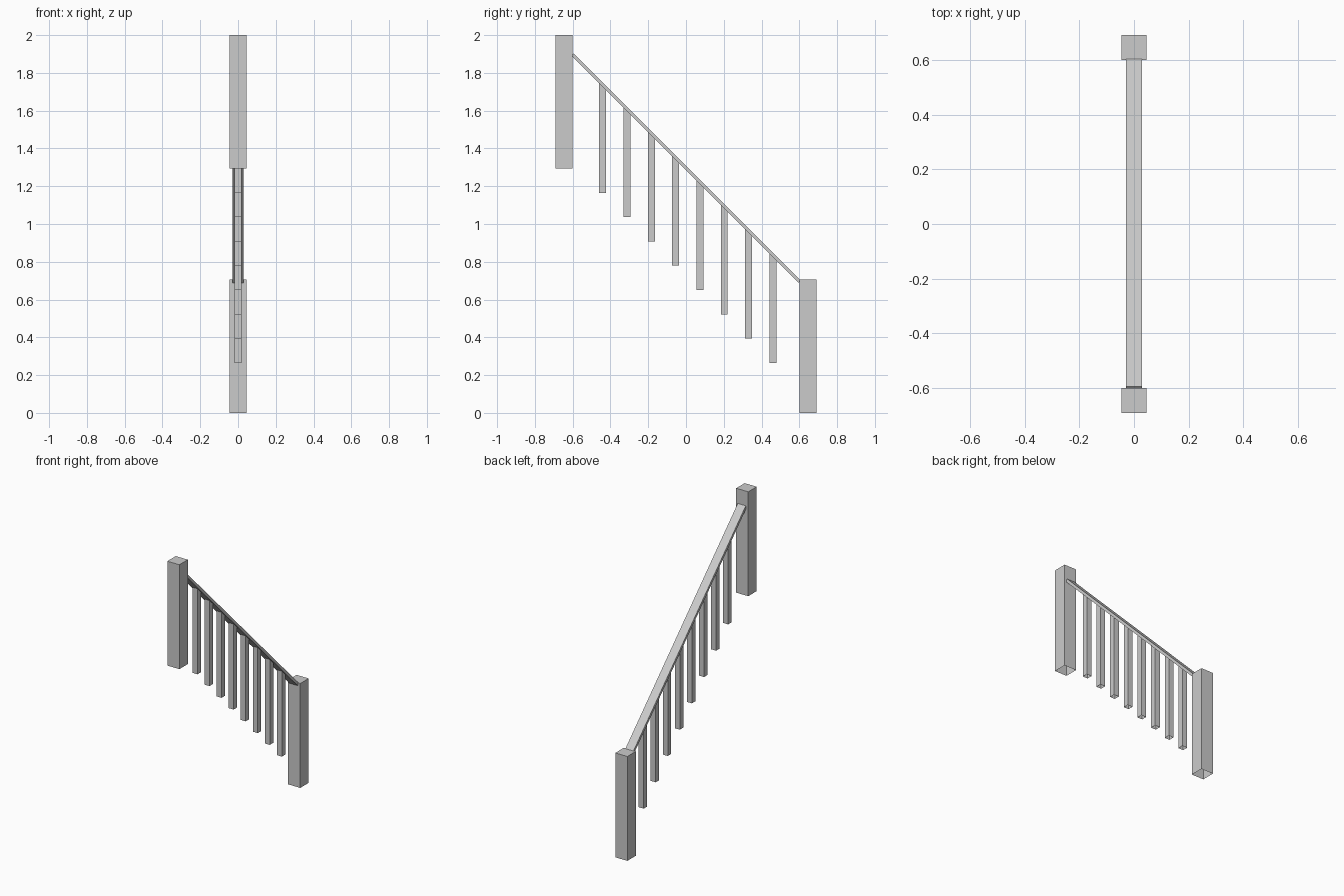
import bpy
import bmesh
from math import radians
from mathutils import Matrix

cube = bpy.data.objects.get("Cube")
if cube:
    bpy.data.objects.remove(cube, do_unlink=True)

grey = bpy.data.materials.new("plain grey")
grey.use_nodes = True
colour = (0.6, 0.6, 0.6, 1)
grey.diffuse_color = colour
grey.node_tree.nodes["Principled BSDF"].inputs["Base Color"].default_value = colour

RAIL_MID = 1.296       # height of the rail's centre line at y = 0
RAIL_THICK = 0.018


def box(name, size, centre, tilt=0.0, open_bottom=False, slope_top=None):
    """Box, optionally tilted about x, open below or cut to a sloping top."""
    bm = bmesh.new()
    bmesh.ops.create_cube(bm, size=1)
    if open_bottom:
        low = [f for f in bm.faces if f.normal.z < -0.9]
        bmesh.ops.delete(bm, geom=low, context='FACES_ONLY')
    place = (Matrix.Translation(centre) @ Matrix.Rotation(tilt, 4, 'X')
             @ Matrix.Diagonal((*size, 1)))
    middle = centre[2]
    bm.transform(place)
    if slope_top is not None:
        for v in bm.verts:
            if v.co.z > middle:
                v.co.z = slope_top - v.co.y
    mesh = bpy.data.meshes.new(name)
    bm.to_mesh(mesh)
    bm.free()
    mesh.materials.append(grey)
    obj = bpy.data.objects.new(name, mesh)
    bpy.context.collection.objects.link(obj)
    return obj


# Newel posts at both ends
for name, y, base in (("upper_post", -0.645, 1.295), ("lower_post", 0.645, 0.0)):
    box(name, (0.09, 0.09, 0.705), (0, y, base + 0.3525), open_bottom=True)

# Sloping handrail
box("handrail", (0.06, 1.202 * 2 ** 0.5, RAIL_THICK), (0, 0, RAIL_MID),
    tilt=radians(-45))

# Balusters, cut to the underside of the rail
underside = RAIL_MID - RAIL_THICK / 2 ** 0.5
for i in range(8):
    y = -0.4415 + i * 0.1288
    base = 1.165 - i * 0.1286
    box(f"baluster_{i + 1}", (0.037, 0.037, 0.5), (0, y, base + 0.25),
        open_bottom=True, slope_top=underside)
